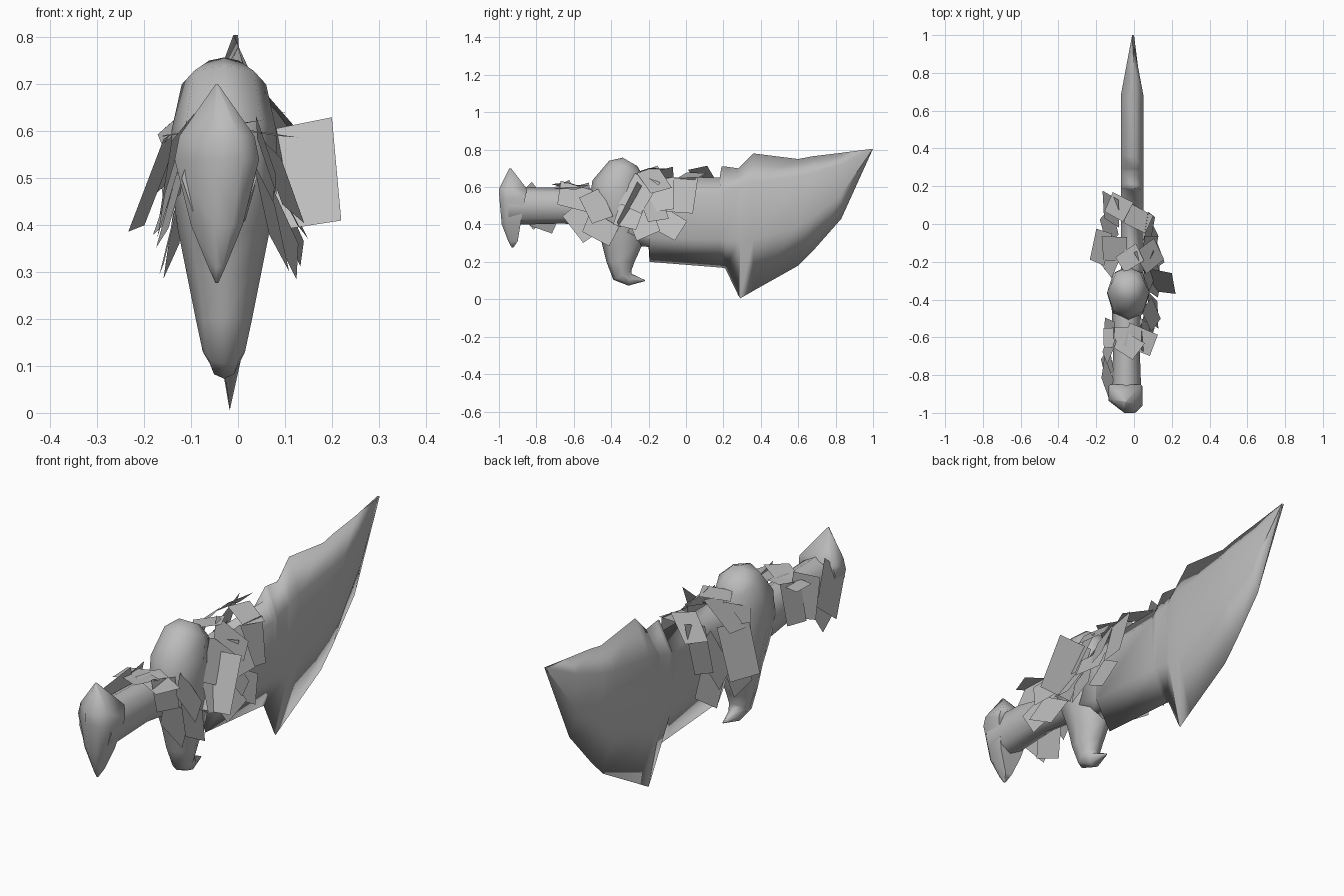
import bpy, bmesh, math, random
from mathutils import Vector, Matrix

random.seed(4)
cube = bpy.data.objects.get("Cube")
if cube:
    bpy.data.objects.remove(cube, do_unlink=True)

# Single plain grey
GREY = (0.5, 0.5, 0.5, 1)
grey = bpy.data.materials.new("plain_grey")
grey.use_nodes = True
grey.diffuse_color = GREY
for node in grey.node_tree.nodes:
    if node.type == 'BSDF_PRINCIPLED':
        node.inputs["Base Color"].default_value = GREY


def finish(name, bm, smooth=None):
    mesh = bpy.data.meshes.new(name)
    bm.to_mesh(mesh)
    bm.free()
    mesh.materials.append(grey)
    obj = bpy.data.objects.new(name, mesh)
    bpy.context.collection.objects.link(obj)
    if smooth:
        bpy.ops.object.select_all(action='DESELECT')
        obj.select_set(True)
        bpy.context.view_layer.objects.active = obj
        bpy.ops.object.shade_smooth_by_angle(angle=math.radians(smooth))
    return obj


def loft(name, rings, smooth):
    """Skin equal-length rings of points and cap both ends."""
    bm = bmesh.new()
    loops = [[bm.verts.new(p) for p in ring] for ring in rings]
    n = len(loops[0])
    for a, b in zip(loops, loops[1:]):
        for i in range(n):
            j = (i + 1) % n
            bm.faces.new((a[i], a[j], b[j], b[i]))
    bm.faces.new(loops[0])
    bm.faces.new(loops[-1])
    bmesh.ops.remove_doubles(bm, verts=bm.verts, dist=0.0005)
    bmesh.ops.recalc_face_normals(bm, faces=bm.faces)
    return finish(name, bm, smooth)


def tube(name, path, x, sides=8, smooth=70):
    """Oval tube along (y, z, radius in the yz plane, radius in x)."""
    rings = []
    for i, (y, z, r, rx) in enumerate(path):
        a, b = path[max(i - 1, 0)], path[min(i + 1, len(path) - 1)]
        along = Vector((0, b[0] - a[0], b[1] - a[1])).normalized()
        across = Vector((0, -along.z, along.y))
        rings.append([Vector((x, y, z)) + across * r * math.cos(t) + Vector((rx * math.sin(t), 0, 0))
                      for t in (math.tau * k / sides for k in range(sides))])
    return loft(name, rings, smooth)


# Blade: stations of (y, lower edge, lower ridge, upper ridge, upper edge)
stations = [(-0.32, 0.29, 0.36, 0.55, 0.62), (-0.2, 0.28, 0.34, 0.56, 0.65),
            (-0.195, 0.2, 0.33, 0.56, 0.65), (0.18, 0.17, 0.32, 0.57, 0.65),
            (0.19, 0.169, 0.32, 0.575, 0.71), (0.21, 0.165, 0.315, 0.58, 0.71),
            (0.28, 0.02, 0.31, 0.6, 0.7), (0.29, 0.005, 0.31, 0.605, 0.71),
            (0.36, 0.045, 0.32, 0.625, 0.78), (0.6, 0.18, 0.39, 0.655, 0.75),
            (0.68, 0.26, 0.44, 0.675, 0.765), (0.83, 0.43, 0.56, 0.72, 0.783),
            (1, 0.805, 0.805, 0.805, 0.805)]
sections = []
for y, low, low_ridge, high_ridge, high in stations:
    w = 0.06 * min(1, (1 - y) / 0.32)
    mid = -0.01
    sections.append([(-0.025 + 0.025 * max(y, 0), y, low), (mid + w, y, low_ridge),
                     (mid + w, y, high_ridge), (0, y, high),
                     (mid - w, y, high_ridge), (mid - w, y, low_ridge)])
loft("blade", sections, 150)

# Guard: bulbous top narrowing into a hooked lower claw
tube("guard", [(-0.3, 0.735, 0.045, 0.045), (-0.32, 0.7, 0.1, 0.09), (-0.36, 0.6, 0.145, 0.112),
               (-0.37, 0.5, 0.15, 0.112), (-0.35, 0.4, 0.13, 0.1), (-0.34, 0.3, 0.11, 0.08),
               (-0.35, 0.2, 0.075, 0.06), (-0.34, 0.13, 0.055, 0.045), (-0.3, 0.105, 0.033, 0.03),
               (-0.22, 0.1, 0.003, 0.003)], -0.03)

# Grip
tube("grip", [(-0.95, 0.5, 0.1, 0.08), (-0.85, 0.5, 0.1, 0.077), (-0.65, 0.5, 0.095, 0.07),
              (-0.4, 0.48, 0.11, 0.08)], -0.04)

# Pommel: wedge with a flat front, (z, front y, back y, half width)
levels = [(0.7, -0.945, -0.935, 0.003), (0.59, -1, -0.85, 0.08), (0.54, -0.998, -0.86, 0.09),
          (0.4, -0.985, -0.885, 0.055), (0.31, -0.95, -0.9, 0.018), (0.277, -0.932, -0.922, 0.003)]
rings = []
for z, front, back, w in levels:
    depth, mid = back - front, -0.045
    rings.append([(mid + 0.6 * w, front, z), (mid + w, front + 0.25 * depth, z), (mid + w, back, z),
                  (mid - w, back, z), (mid - w, front + 0.45 * depth, z), (mid - 0.1 * w, front, z)])
loft("pommel", rings, 70)


def wraps(name, cards):
    """Flat cloth scraps: (x, y, z, size, splay, roll), angles in degrees."""
    bm = bmesh.new()
    for x, y, z, size, splay, roll in cards:
        turn = (Matrix.Rotation(math.radians(random.uniform(-18, 18)), 3, 'Z')
                @ Matrix.Rotation(math.radians(splay), 3, 'Y')
                @ Matrix.Rotation(math.radians(roll), 3, 'X'))
        w, h = size * 0.42, size * 0.55
        corners = [(-w, -h), (w * 0.9, -h), (w, h), (-w, h * 0.85)]
        bm.faces.new([bm.verts.new(Vector((x, y, z)) + turn @ Vector((0, a, b))) for a, b in corners])
    return finish(name, bm)


# Scraps hanging from the left flank of the blade root and guard
wraps("left_blade_wraps", [
    (0.08, -0.02, 0.56, 0.18, -12, -4), (0.08, -0.13, 0.56, 0.17, -22, 8),
    (0.09, -0.1, 0.41, 0.16, -20, 60), (0.1, -0.23, 0.42, 0.17, -20, 25),
    (0.09, -0.25, 0.57, 0.18, -18, -25), (0.1, -0.3, 0.46, 0.16, -28, -15),
    (0.1, -0.17, 0.49, 0.15, -34, 10)])

# Scraps on the right flank of the blade root
wraps("right_blade_wraps", [
    (-0.12, 0.08, 0.57, 0.19, 22, 20), (-0.13, -0.01, 0.49, 0.19, 22, -15),
    (-0.175, -0.12, 0.5, 0.21, 22, 5), (-0.14, -0.15, 0.4, 0.18, 14, -10),
    (-0.13, 0.01, 0.4, 0.17, 14, 35), (-0.12, -0.19, 0.57, 0.17, 25, 20)])

# Scraps lying across the spine and the top of the grip
wraps("upper_wraps", [
    (-0.08, 0.09, 0.66, 0.14, 52, 12), (0.02, 0.03, 0.66, 0.13, -75, -15),
    (-0.1, -0.13, 0.64, 0.16, 48, 15), (0.08, -0.17, 0.64, 0.16, -45, 20),
    (-0.02, -0.18, 0.69, 0.12, 80, -20), (-0.09, -0.6, 0.6, 0.13, 82, 10),
    (0.03, -0.61, 0.6, 0.15, -82, -10), (-0.03, -0.64, 0.61, 0.13, 80, 25)])

# Scraps around both flanks of the grip
wraps("grip_wraps", [
    (0.06, -0.6, 0.55, 0.16, -18, 75), (0.07, -0.55, 0.42, 0.18, -18, 35),
    (0.1, -0.46, 0.38, 0.16, -20, 60), (0.09, -0.48, 0.5, 0.16, -25, 20),
    (-0.13, -0.65, 0.53, 0.17, 15, 20), (-0.14, -0.82, 0.5, 0.19, 14, 40),
    (-0.14, -0.74, 0.45, 0.16, 18, -20), (-0.13, -0.57, 0.53, 0.16, 18, 10)])

# Large scrap standing away from the guard
bm = bmesh.new()
bm.faces.new([bm.verts.new(p) for p in ((0.05, -0.23, 0.6), (0.2, -0.26, 0.63),
                                        (0.22, -0.37, 0.41), (0.06, -0.35, 0.385))])
finish("loose_wrap", bm)
